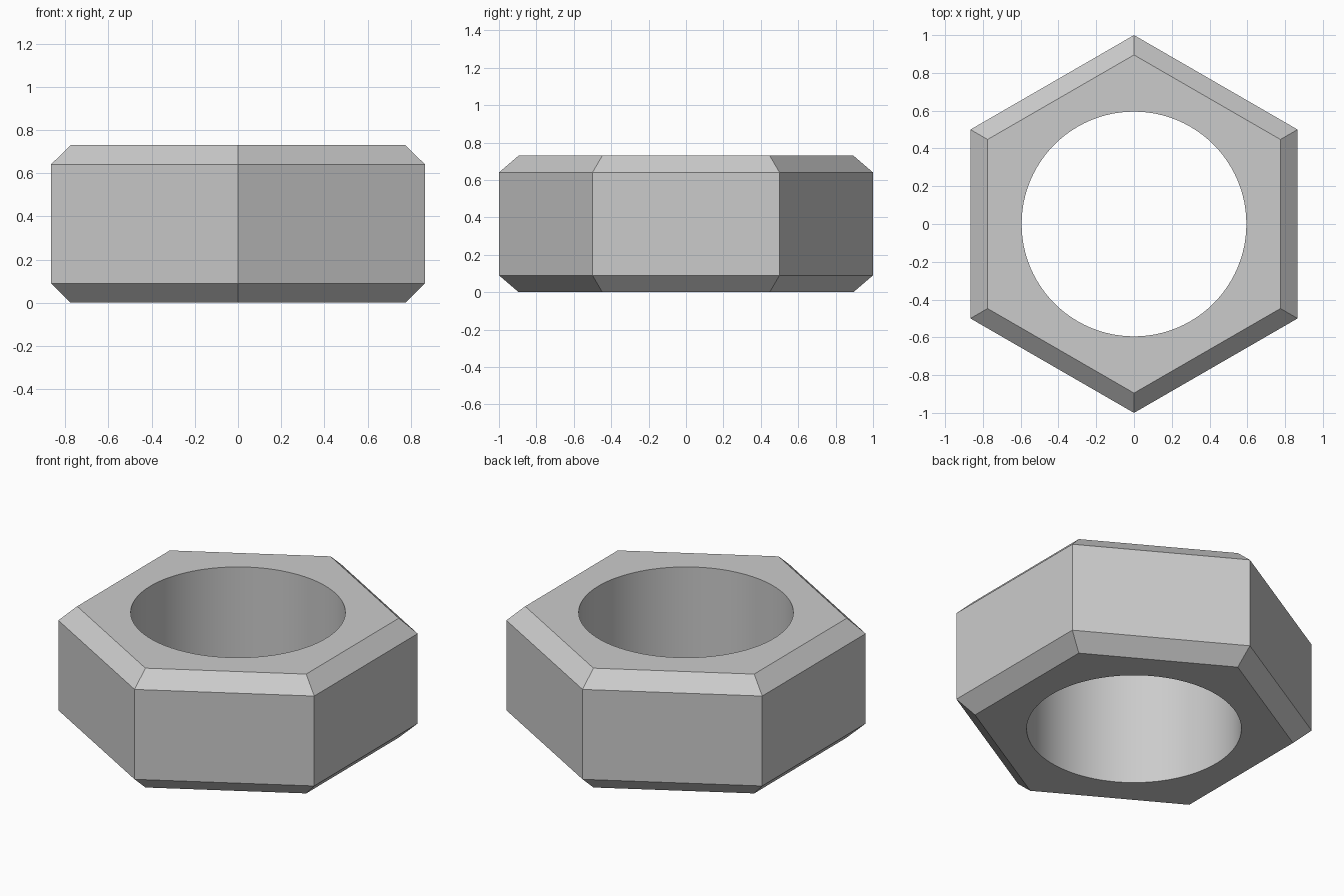
import bpy
import bmesh
from math import cos, sin, pi, radians

cube = bpy.data.objects.get("Cube")
if cube:
    bpy.data.objects.remove(cube, do_unlink=True)

HEIGHT = 0.73
CHAMFER = 0.09
OUTER, RIM, BORE = 1.0, 0.895, 0.595
SIDES, ARC = 6, 16  # ARC = bore segments per hexagon side

steel = bpy.data.materials.new("steel_grey")
steel.use_nodes = True
steel.diffuse_color = (0.6, 0.6, 0.6, 1)
steel.node_tree.nodes["Principled BSDF"].inputs["Base Color"].default_value = (0.6, 0.6, 0.6, 1)

bm = bmesh.new()


def ring(radius, z, count):
    """Closed loop of vertices, starting at the back corner."""
    angles = [pi / 2 + 2 * pi * i / count for i in range(count)]
    return [bm.verts.new((radius * cos(a), radius * sin(a), z)) for a in angles]


def bridge(low, high):
    n = len(low)
    return [bm.faces.new((low[i], low[(i + 1) % n], high[(i + 1) % n], high[i]))
            for i in range(n)]


def cap(rim, bore):
    """Flat face around the bore, one piece per hexagon side."""
    for i in range(SIDES):
        arc = [bore[(i * ARC + k) % len(bore)] for k in range(ARC + 1)]
        bm.faces.new([rim[i], rim[(i + 1) % SIDES]] + arc[::-1])


# Hexagonal body with chamfered top and bottom
levels = [(RIM, 0), (OUTER, CHAMFER), (OUTER, HEIGHT - CHAMFER), (RIM, HEIGHT)]
rings = [ring(r, z, SIDES) for r, z in levels]
for low, high in zip(rings, rings[1:]):
    bridge(low, high)

# Round bore through the middle, and the two flat caps
bore_low = ring(BORE, 0, SIDES * ARC)
bore_high = ring(BORE, HEIGHT, SIDES * ARC)
for face in bridge(bore_high, bore_low):
    face.smooth = True
cap(rings[0], bore_low)
cap(rings[-1], bore_high)
bmesh.ops.recalc_face_normals(bm, faces=bm.faces)

mesh = bpy.data.meshes.new("hex_nut")
bm.to_mesh(mesh)
bm.free()
mesh.materials.append(steel)
nut = bpy.data.objects.new("hex_nut", mesh)
bpy.context.collection.objects.link(nut)

# Smooth bore, crisp edges everywhere else
bpy.context.view_layer.objects.active = nut
nut.select_set(True)
bpy.ops.object.shade_smooth_by_angle(angle=radians(30))
